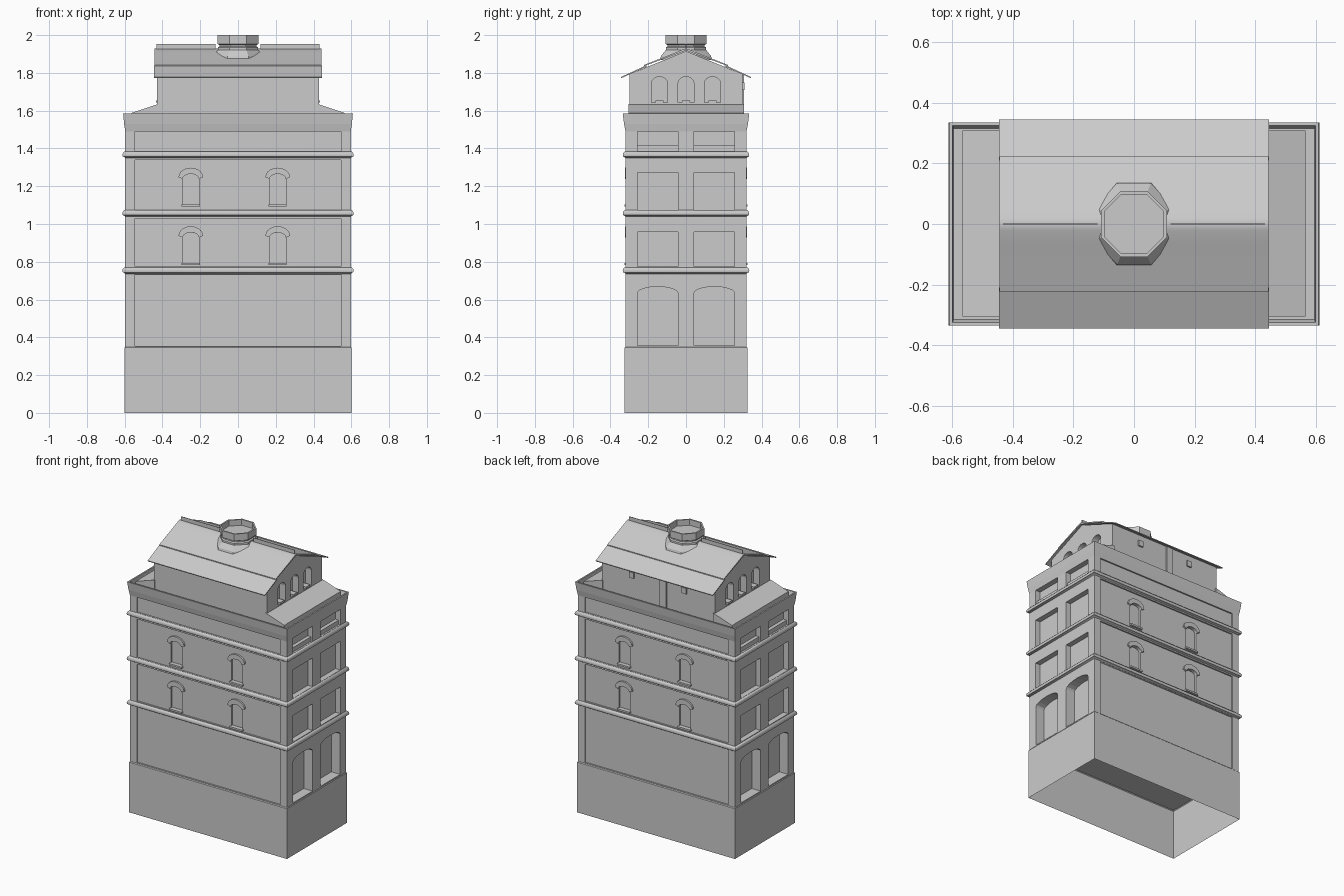
import bpy, bmesh, math
from mathutils import Vector

if "Cube" in bpy.data.objects:
    bpy.data.objects.remove(bpy.data.objects["Cube"])


def finish(name, bm, recalc=True):
    if recalc:
        bmesh.ops.recalc_face_normals(bm, faces=bm.faces[:])
    me = bpy.data.meshes.new(name)
    bm.to_mesh(me)
    bm.free()
    ob = bpy.data.objects.new(name, me)
    bpy.context.collection.objects.link(ob)
    return ob


def add_prism(bm, pts, axis, a, b):
    """Extrude a 2D outline: axis 'x' takes (y,z) points, axis 'y' takes (x,z)."""
    def put(p, t):
        return (t, p[0], p[1]) if axis == 'x' else (p[0], t, p[1])
    lo = [bm.verts.new(put(p, a)) for p in pts]
    hi = [bm.verts.new(put(p, b)) for p in pts]
    bm.faces.new(lo)
    bm.faces.new(hi[::-1])
    n = len(pts)
    for i in range(n):
        bm.faces.new((lo[i], hi[i], hi[(i + 1) % n], lo[(i + 1) % n]))


def prisms(name, items):
    bm = bmesh.new()
    for it in items:
        add_prism(bm, *it)
    return finish(name, bm)


def loft(name, loops, bottom=True, top=True):
    bm = bmesh.new()
    vs = [[bm.verts.new(p) for p in lp] for lp in loops]
    n = len(vs[0])
    for A, B in zip(vs, vs[1:]):
        for i in range(n):
            bm.faces.new((A[i], A[(i + 1) % n], B[(i + 1) % n], B[i]))
    if bottom:
        bm.faces.new(vs[0][::-1])
    if top:
        bm.faces.new(vs[-1])
    return finish(name, bm, False)


def rect(hx, hy, z):
    return [(-hx, -hy, z), (hx, -hy, z), (hx, hy, z), (-hx, hy, z)]


def octagon(apothem, z):
    r = apothem / math.cos(math.pi / 8)
    return [(r * math.cos(math.pi / 8 + k * math.pi / 4),
             r * math.sin(math.pi / 8 + k * math.pi / 4), z) for k in range(8)]


def box(a0, a1, z0, z1):
    return [(a0, z0), (a1, z0), (a1, z1), (a0, z1)]


def arch(c, w, z0, zs, zt, n=8):
    """Opening with a curved head, springing at zs and topping out at zt."""
    return [(c - w, z0), (c + w, z0)] + [
        (c + w * math.cos(math.pi * k / n), zs + (zt - zs) * math.sin(math.pi * k / n))
        for k in range(n + 1)]


def cut(ob, items):
    cutter = prisms("cutter", items)
    cutter.hide_render = True
    m = ob.modifiers.new("cut", 'BOOLEAN')
    m.operation, m.solver, m.object = 'DIFFERENCE', 'EXACT', cutter
    bpy.context.view_layer.objects.active = ob
    bpy.ops.object.modifier_apply(modifier=m.name)
    bpy.data.objects.remove(cutter)


# Open-bottomed plinth
loft("plinth", [rect(.6, .325, 0), rect(.6, .325, .345), rect(.592, .317, .353)], bottom=False)

# Main block with flared parapet and sunken roof deck
body = loft("main_block", [rect(.597, .32, .35), rect(.597, .32, 1.49), rect(.603, .328, 1.53),
                           rect(.608, .335, 1.585), rect(.598, .325, 1.585), rect(.595, .315, 1.555)])

# Long wall panels, front and back
floors = [(.353, .735), (.775, 1.03), (1.075, 1.34), (1.385, 1.49)]
cut(body, [(box(-.545, .545, z0, z1), 'y', s * .31, s * .4) for z0, z1 in floors for s in (-1, 1)])

# End wall niches and window recesses
ends = []
for s in (-1, 1):
    for c in (-.15, .15):
        ends.append((arch(c, .107, .358, .635, .668), 'x', s * .53, s * .7))
        for z0, z1 in ((.775, .958), (1.075, 1.272), (1.385, 1.49)):
            ends.append((box(c - .108, c + .108, z0, z1), 'x', s * .56, s * .6015 if z1 > 1.4 else s * .7))
cut(body, ends)

# Small windows on the long walls, with hoods and sills
windows = [(s, s * -x, z) for s in (-1, 1) for x in (-.25, .21) for z in (.79, 1.1)]
cut(body, [(arch(x, .043, z, z + .14, z + .165), 'y', s * .297, s * .35) for s, x, z in windows])
hoods, sills = [], []
for s, x, z in windows:
    outer = [(x + .065 * math.cos(math.pi * k / 10), z + .148 + .05 * math.sin(math.pi * k / 10))
             for k in range(11)]
    inner = [(x + .043 * math.cos(math.pi * k / 10), z + .138 + .027 * math.sin(math.pi * k / 10))
             for k in range(10, -1, -1)]
    hoods.append((outer + inner, 'y', s * .305, s * .322))
    sills.append((box(x - .048, x + .048, z - .008, z + .004), 'y', s * .295, s * .326))
prisms("window_hoods", hoods)
prisms("window_sills", sills)
# Small ledges inside the top end recesses
prisms("attic_sills", [(box(c - .107, c + .107, 1.38, 1.415), 'x', s * .55, s * .585)
                       for s in (-1, 1) for c in (-.15, .15)])

# Rounded string courses
for i, z in enumerate((.73, 1.033, 1.343)):
    prof = [(0, -.02), (0, .006), (.006, .012), (.013, .014), (.015, .022), (.013, .032), (.006, .04), (-.02, .042)]
    if i == 0:
        prof[0] = (-.02, 0)
    else:
        prof[0] = (-.02, -.002)
    loft("string_course_%d" % (i + 1), [rect(.597 + d, .32 + d, z + h) for d, h in prof])

# Attic storey with gable ends and three arched recesses per end
attic = prisms("attic", [([(-.3, 1.55), (.3, 1.55), (.3, 1.793), (0, 1.915), (-.3, 1.793)], 'x', -.43, .43)])
cut(attic, [(arch(c, .042, 1.642, 1.745, 1.78), 'x', s * .385, s * .5)
            for s in (-1, 1) for c in (-.14, 0, .14)])
prisms("attic_window_sills", [(box(c - .022, c + .022, 1.642, 1.655), 'x', s * .38, s * .435)
                              for s in (-1, 1) for c in (-.14, 0, .14)])
# Rear vents and pilaster under the eaves
prisms("rear_vents", [(box(x - .018, x + .018, 1.71, 1.75), 'y', .29, .31) for x in (-.2, .2)])
prisms("rear_pilaster", [(box(-.065, -.015, 1.56, 1.79), 'y', .29, .308)])

# Sloping skirts at both ends of the attic
prisms("skirt_roofs", [([(s * .42, 1.55), (s * .42, 1.635), (s * .445, 1.628), (s * .565, 1.588), (s * .565, 1.55)],
                        'y', -.305, .308) for s in (-1, 1)])

# Two-pitch roof: upper layer laps over the lower eaves
prisms("lower_roof", [([(s * .345, 1.778), (s * .21, 1.84), (s * .21, 1.832), (s * .343, 1.772)],
                       'x', -.445, .445) for s in (-1, 1)])
roof = prisms("upper_roof", [([(-.222, 1.836), (-.222, 1.842), (-.06, 1.906), (-.02, 1.923), (0, 1.928), (.02, 1.923),
                               (.06, 1.906), (.222, 1.842), (.222, 1.836), (0, 1.918)], 'x', -.443, .443)])
prisms("ridge_crest", [(box(s * .12, s * .432, 1.92, 1.954), 'y', -.0015, .0015) for s in (-1, 1)])

# Octagonal lantern: apron, drum, neck and open rim
loft("lantern_apron", [octagon(.138, 1.868), octagon(.132, 1.89), octagon(.1, 1.93)])
loft("lantern", [octagon(.106, 1.87), octagon(.106, 1.935), octagon(.098, 1.941), octagon(.098, 1.947),
                 octagon(.108, 1.953), octagon(.108, 2.0), octagon(.098, 2.0), octagon(.098, 1.96)])

# Smooth only the rounded parts
for ob in bpy.context.scene.objects:
    if ob.name.startswith(("string_course", "upper_roof")):
        bpy.ops.object.select_all(action='DESELECT')
        ob.select_set(True)
        bpy.context.view_layer.objects.active = ob
        bpy.ops.object.shade_smooth_by_angle(angle=math.radians(50))
